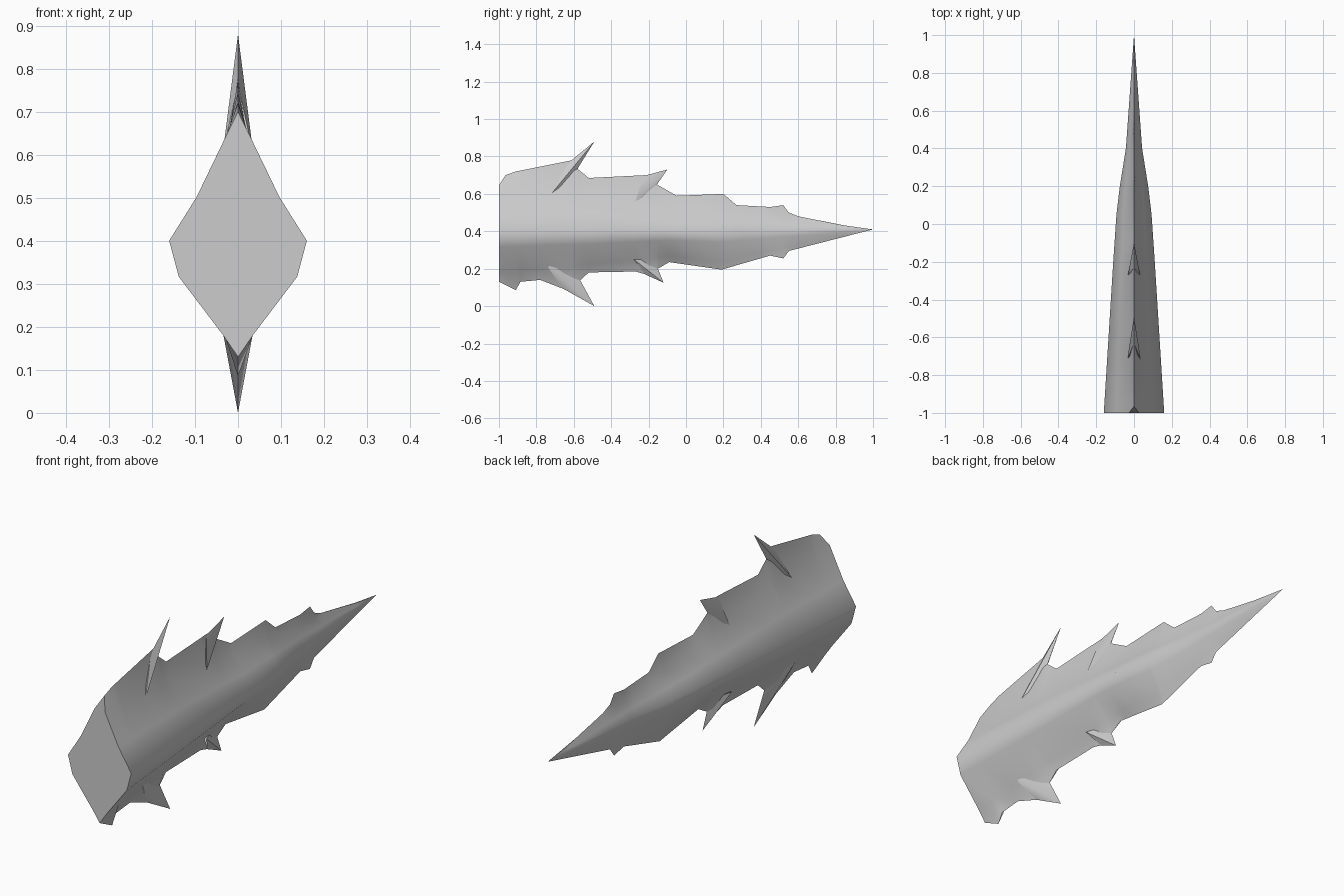
import bpy, bmesh

if "Cube" in bpy.data.objects:
    bpy.data.objects.remove(bpy.data.objects["Cube"])

# side-view ridge outlines (y, z), smooth flank guides and half-width
TOP = [(-1, .70), (-.96, .71), (-.61, .78), (-.575, .73), (-.52, .685), (-.22, .70),
       (-.155, .65), (-.05, .59), (.2, .6), (.27, .54), (.45, .53), (.52, .54),
       (.55, .50), (.6, .48), (.85, .43), (1, .41)]
BOTTOM = [(-1, .13), (-.91, .085), (-.885, .13), (-.78, .14), (-.65, .09),
          (-.575, .13), (-.52, .18), (-.27, .185), (-.2, .165), (-.15, .2),
          (-.09, .235), (.19, .195), (.45, .27), (.52, .255), (.55, .295), (1, .41)]
TOP_GUIDE = [(-1, .71), (-.5, .68), (-.05, .59), (.27, .54), (.55, .49), (1, .41)]
LOW_GUIDE = [(-1, .13), (-.5, .18), (-.1, .235), (.19, .2), (.55, .295), (1, .41)]
WIDTH = [(-1, .16), (-.2, .11), (.05, .093), (.2, .075), (.4, .043), (1, 0)]


def at(table, y):
    for (a, u), (b, v) in zip(table, table[1:]):
        if y <= b:
            return u + (v - u) * (y - a) / (b - a)
    return table[-1][1]


def finish(bm, name, angle):
    bmesh.ops.remove_doubles(bm, verts=bm.verts, dist=1e-4)
    bmesh.ops.recalc_face_normals(bm, faces=bm.faces)
    me = bpy.data.meshes.new(name)
    bm.to_mesh(me)
    bm.free()
    ob = bpy.data.objects.new(name, me)
    bpy.context.collection.objects.link(ob)
    bpy.ops.object.select_all(action='DESELECT')
    ob.select_set(True)
    bpy.context.view_layer.objects.active = ob
    bpy.ops.object.shade_smooth_by_angle(angle=angle)
    return ob


def section(y):
    """Closed faceted cross-section of the blade at y."""
    w = at(WIDTH, y)
    mid = .4 + .01 * (y + 1) / 2
    tg, lg = at(TOP_GUIDE, y), at(LOW_GUIDE, y)
    up, low = mid + (tg - mid) * .33, mid - (mid - lg) * .31
    right = [(.28 * w * .6, up + (tg - up) * .69), (.6 * w, up), (w, mid),
             (.86 * w, low), (.25 * w * .86, low + (lg - low) * .73)]
    pts = [(0, at(TOP, y))] + right + [(0, at(BOTTOM, y))]
    pts += [(-x, z) for x, z in reversed(right)]
    # the butt end leans slightly forward toward the top
    lean = max(0, pts[0][1] - .6) * .35 if y == -1 else 0
    return [(x, y + (lean if i == 0 else 0), z) for i, (x, z) in enumerate(pts)]


# main blade: loft through every outline station
stations = sorted({y for t in (TOP, BOTTOM, WIDTH) for y, _ in t} - {-.96})
bm = bmesh.new()
rings = [[bm.verts.new(p) for p in section(y)] for y in stations]
for a, b in zip(rings, rings[1:]):
    n = len(a)
    for i in range(n):
        j = (i + 1) % n
        bm.faces.new((a[i], a[j], b[j], b[i]))
bm.faces.new(rings[0])
finish(bm, "blade_body", .87)


# forward-swept barbs: four-sided spikes rooted in the ridges
def barb(name, tip, back, side, front, w):
    bm = bmesh.new()
    t = bm.verts.new((0, *tip))
    base = [bm.verts.new(p) for p in
            ((0, *back), (w, *side), (0, *front), (-w, *side))]
    for i in range(4):
        bm.faces.new((t, base[i], base[(i + 1) % 4]))
    bm.faces.new(base)
    finish(bm, name, .87)


barb("rear_top_barb", (-.49, .88), (-.63, .765), (-.72, .6), (-.65, .62), .036)
barb("middle_top_barb", (-.10, .73), (-.23, .695), (-.27, .56), (-.2, .585), .032)
barb("rear_bottom_barb", (-.49, 0), (-.66, .095), (-.76, .24), (-.61, .22), .045)
barb("middle_bottom_barb", (-.12, .125), (-.22, .17), (-.28, .25), (-.17, .25), .036)
